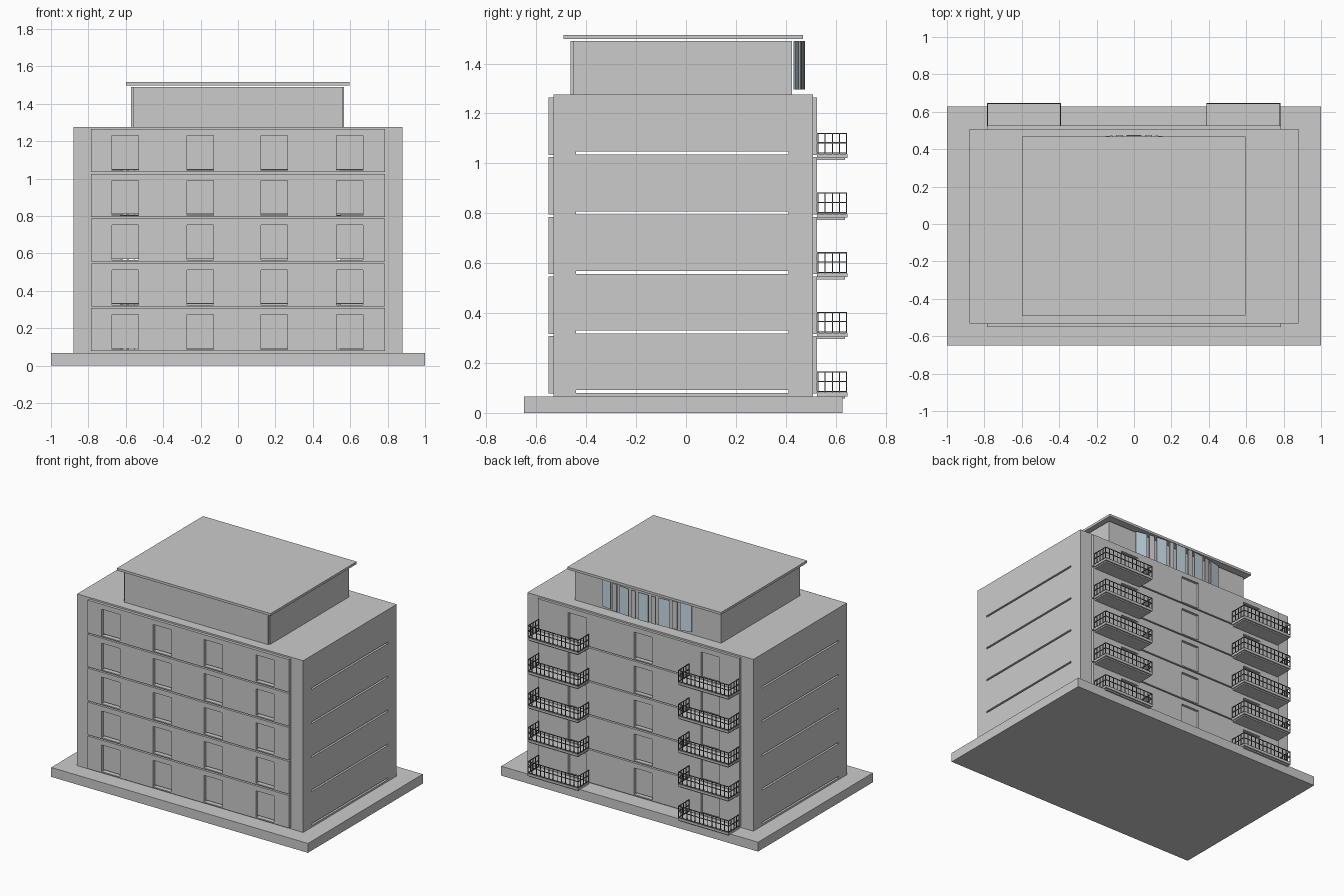
import bpy, bmesh, math
from mathutils import Matrix, Vector

if "Cube" in bpy.data.objects:
    bpy.data.objects.remove(bpy.data.objects["Cube"])

FLOORS = [0.078 + 0.239 * i for i in range(5)]
FRONT_X = [-0.604, -0.203, 0.193, 0.597]
BACK_X = [-0.557, -0.036, 0.478]


def boxes(name, items, rot=None):
    """One object from boxes given as (x0, x1, y0, y1, z0, z1)."""
    bm = bmesh.new()
    for x0, x1, y0, y1, z0, z1 in items:
        m = Matrix.Translation(((x0 + x1) / 2, (y0 + y1) / 2, (z0 + z1) / 2))
        m = m @ Matrix.Diagonal((x1 - x0, y1 - y0, z1 - z0, 1))
        bmesh.ops.create_cube(bm, size=1, matrix=m)
    me = bpy.data.meshes.new(name)
    bm.to_mesh(me)
    bm.free()
    ob = bpy.data.objects.new(name, me)
    bpy.context.collection.objects.link(ob)
    return ob


def cut(ob, name, items):
    cutter = boxes(name, items)
    cutter.hide_render = True
    cutter.hide_viewport = False
    cutter.display_type = 'WIRE'
    mod = ob.modifiers.new(name, 'BOOLEAN')
    mod.operation = 'DIFFERENCE'
    mod.solver = 'EXACT'
    mod.object = cutter
    # apply the cut, then remove the helper
    dg = bpy.context.evaluated_depsgraph_get()
    me = bpy.data.meshes.new_from_object(ob.evaluated_get(dg))
    ob.modifiers.clear()
    ob.data = me
    bpy.data.objects.remove(cutter)


# plinth
boxes("plinth", [(-1, 1, -0.65, 0.627, 0, 0.066)])

# main block with side slits and narrow gaps under the windows
body = boxes("main_block", [(-0.88, 0.88, -0.532, 0.508, 0.066, 1.275)])
cut(body, "slit_cutter", [(-1, 1, -0.44, 0.41, b + 0.001, b + 0.013) for b in FLOORS])
W = 0.071
cut(body, "front_gap_cutter", [(x - W, x + W, -0.6, -0.3, b + 0.006, b + 0.0145)
                               for b in FLOORS for x in FRONT_X])
cut(body, "back_gap_cutter", [(x - W, x + W, 0.3, 0.6, b + 0.006, b + 0.0145)
                              for b in FLOORS for x in BACK_X])

# facade panels with window openings, one per floor
for name, y0, y1, xs in (("front_panels", -0.552, -0.532, FRONT_X),
                         ("back_panels", 0.508, 0.526, BACK_X)):
    panel = boxes(name, [(-0.785, 0.785, y0, y1, b, b + 0.23) for b in FLOORS])
    cut(panel, name + "_cutter", [(x - W, x + W, y0 - 0.1, y1 + 0.1, b + 0.008, b + 0.195)
                                  for b in FLOORS for x in xs])

# balconies: stepped slab and railing
slabs, rails = [], []
T = 0.0022
for x0, x1 in ((-0.785, -0.39), (0.387, 0.782)):
    for b in FLOORS:
        slabs.append((x0, x1, 0.526, 0.648, b - 0.012, b + 0.003))
        slabs.append((x0 + 0.008, x1 - 0.008, 0.526, 0.638, b - 0.021, b - 0.012))
        z0, z1 = b + 0.003, b + 0.088
        yf = 0.6435
        for z in (z0 + 0.004, (z0 + z1) / 2 + 0.003, z1 - T):
            rails.append((x0, x1, yf - T, yf + T, z - T, z + T))
            for x in (x0 + T, x1 - T):
                rails.append((x - T, x + T, 0.526, yf, z - T, z + T))
        n = 13
        for k in range(n):
            x = x0 + T + (x1 - x0 - 2 * T) * k / (n - 1)
            rails.append((x - T, x + T, yf - T, yf + T, z0, z1))
        for k in range(4):
            y = 0.529 + 0.0287 * k
            for x in (x0 + T, x1 - T):
                rails.append((x - T, x + T, y - T, y + T, z0, z1))
boxes("balcony_slabs", slabs)
railing = boxes("balcony_railings", rails)
dark = bpy.data.materials.new("dark_metal")
dark.diffuse_color = (0.12, 0.12, 0.13, 1)
dark.use_nodes = True
dark.node_tree.nodes["Principled BSDF"].inputs["Base Color"].default_value = dark.diffuse_color
railing.data.materials.append(dark)

# penthouse with a thin front panel and a floating roof slab
boxes("penthouse", [(-0.572, 0.567, -0.452, 0.425, 1.275, 1.49)])
boxes("penthouse_front", [(-0.562, 0.558, -0.462, -0.452, 1.275, 1.49)])
boxes("roof_slab", [(-0.6, 0.597, -0.49, 0.468, 1.498, 1.515)])

# bowed row of penthouse windows with posts between them
glass = bpy.data.materials.new("glass")
glass.diffuse_color = (0.58, 0.72, 0.8, 1)
glass.use_nodes = True
glass.node_tree.nodes["Principled BSDF"].inputs["Base Color"].default_value = glass.diffuse_color
R = 1.5
CY = 0.474 - R


def on_arc(name, x, w, t):
    ob = boxes(name, [(-w / 2, w / 2, -t / 2, t / 2, 1.297, 1.49)])
    a = math.asin(x / R)
    ob.location = Vector((x, CY + R * math.cos(a), 0))
    ob.rotation_euler.z = -a
    return ob


for k in range(-2, 3):
    on_arc("bay_pane", 0.155 * k, 0.08, 0.006).data.materials.append(glass)
for k in range(4):
    on_arc("bay_post", 0.155 * (k - 1.5), 0.035, 0.008)
